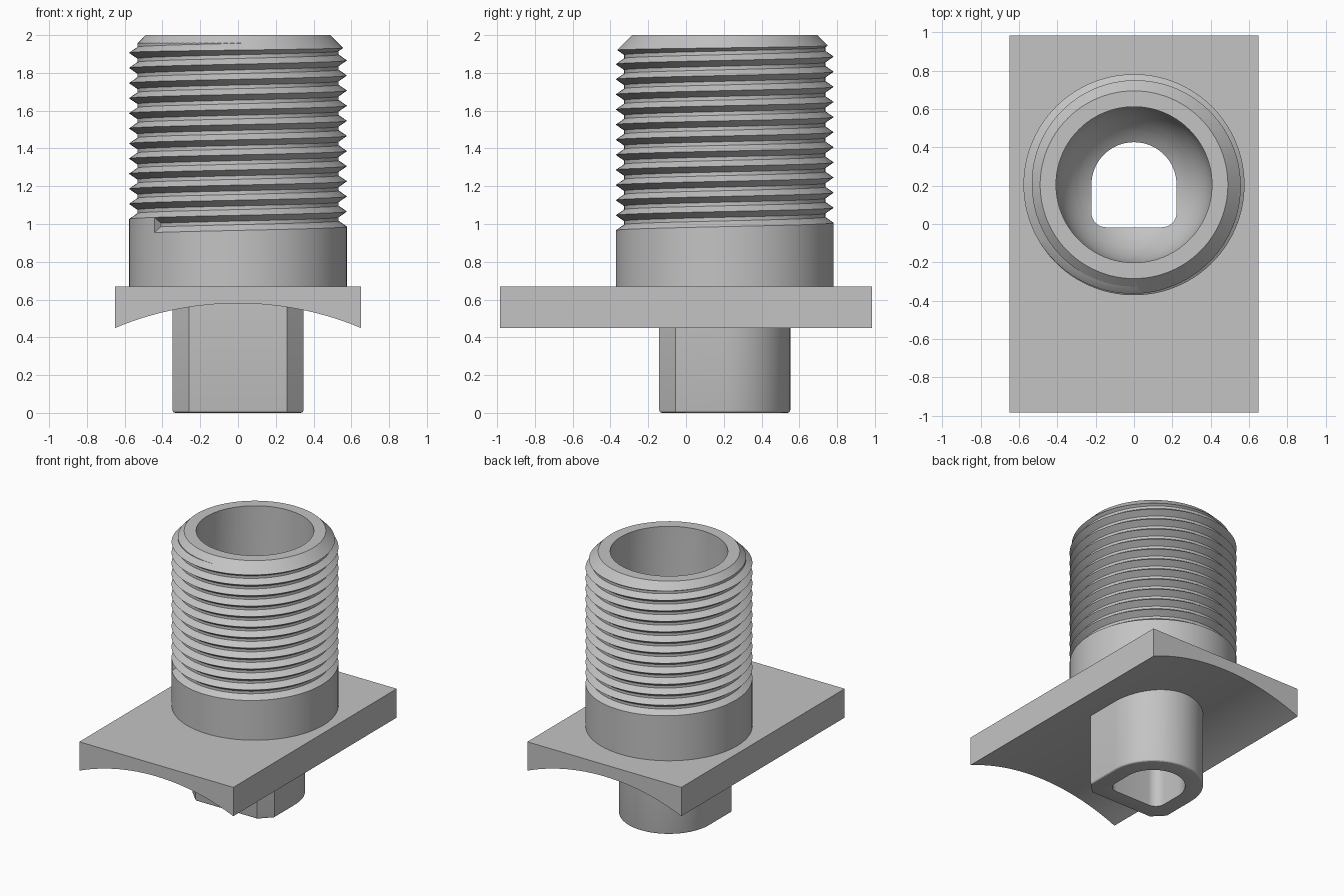
import bpy, bmesh, math

if "Cube" in bpy.data.objects:
    bpy.data.objects.remove(bpy.data.objects["Cube"])

CY = 0.205          # y of the sleeve axis
R, ROOT = 0.577, 0.533   # thread crest and root radius
PITCH = 0.08
N = 96              # sides of round parts

metal = bpy.data.materials.new("plain grey")
metal.diffuse_color = (0.55, 0.55, 0.55, 1)
metal.use_nodes = True
metal.node_tree.nodes["Principled BSDF"].inputs["Base Color"].default_value = metal.diffuse_color


def finish(bm, name):
    bmesh.ops.recalc_face_normals(bm, faces=bm.faces)
    mesh = bpy.data.meshes.new(name)
    bm.to_mesh(mesh)
    bm.free()
    mesh.materials.append(metal)
    obj = bpy.data.objects.new(name, mesh)
    bpy.context.collection.objects.link(obj)
    return obj


def prism(name, outline, vec, bevel=0):
    """Extrude a closed outline along vec, rounding the first end if asked."""
    bm = bmesh.new()
    face = bm.faces.new([bm.verts.new(p) for p in outline])
    ext = bmesh.ops.extrude_face_region(bm, geom=[face], use_keep_orig=True)
    bmesh.ops.translate(bm, vec=vec, verts=[g for g in ext["geom"] if isinstance(g, bmesh.types.BMVert)])
    if bevel:
        bmesh.ops.bevel(bm, geom=list(face.edges), offset=bevel, segments=3,
                        profile=0.5, affect='EDGES')
    return finish(bm, name)


def lathe(name, profile):
    """Spin an (r, z) profile that starts and ends on the axis."""
    bm = bmesh.new()
    vs = [bm.verts.new((r, CY, z)) for r, z in profile]
    edges = [bm.edges.new(p) for p in zip(vs, vs[1:])]
    bmesh.ops.spin(bm, geom=vs + edges, cent=(0, CY, 0), axis=(0, 0, 1),
                   angle=2 * math.pi, steps=N, use_duplicate=False)
    bmesh.ops.remove_doubles(bm, verts=bm.verts, dist=1e-5)
    return finish(bm, name)


def cut(obj, tool, op='DIFFERENCE'):
    mod = obj.modifiers.new("cut", 'BOOLEAN')
    mod.operation, mod.object, mod.solver = op, tool, 'EXACT'
    bpy.context.view_layer.objects.active = obj
    bpy.ops.object.modifier_apply(modifier=mod.name)


def d_outline(r, z, corner, steps):
    """Half round at the back, square at the front with eased corners."""
    pts = [(r * math.cos(math.pi * i / 48), CY + r * math.sin(math.pi * i / 48), z)
           for i in range(49)]
    for side in (-1, 1):
        arc = []
        for i in range(steps + 1):
            a = math.pi / 2 * i / steps
            arc.append((side * (r - corner + corner * math.cos(a)),
                        CY - r + corner - corner * math.sin(a), z))
        pts += arc if side < 0 else arc[::-1]
    return pts


# Threaded sleeve: a helical groove cut into a cylinder, with a blunt start
def threaded_sleeve():
    bm = bmesh.new()
    rows = 1 + 3 * 15 + 1
    cols = []
    for i in range(N):
        a = math.radians(220) + 2 * math.pi * i / N
        z0 = 0.955 + PITCH * i / N
        col = []
        for j in range(rows):
            turn, step = divmod(j - 1, 3)
            r = R if j == 0 or step == 0 else ROOT
            z = 0.67 if j == 0 else z0 + PITCH * (turn + (0, 0.38, 0.62)[step])
            col.append(bm.verts.new((r * math.cos(a), CY + r * math.sin(a), z)))
        cols.append(col)
    first, last = cols[0], cols[-1]
    for a, b in zip(cols, cols[1:]):
        for j in range(rows - 1):
            bm.faces.new((a[j], b[j], b[j + 1], a[j + 1]))
    # the last column joins the first one a full turn higher
    bm.faces.new((last[0], first[0], first[1], first[4], last[1]))
    for j in range(1, rows - 4):
        bm.faces.new((last[j], first[j + 3], first[j + 4], last[j + 1]))
    bm.faces.new(first[1:5])
    bmesh.ops.bisect_plane(bm, geom=bm.verts[:] + bm.edges[:] + bm.faces[:],
                           plane_co=(0, 0, 2.1), plane_no=(0, 0, 1), clear_outer=True)
    bmesh.ops.holes_fill(bm, edges=[e for e in bm.edges if e.is_boundary], sides=0)
    return finish(bm, "threaded_sleeve")


sleeve = threaded_sleeve()
envelope = lathe("chamfer_cutter", [(0, 0.5), (0.7, 0.5), (0.7, 1.79), (0.49, 2), (0, 2)])
cut(sleeve, envelope, 'INTERSECT')

# Saddle plate with an arched underside
RAD, PEAK, HALF = 1.69, 0.58, 0.65
section = [(HALF, -0.985, 0.67), (-HALF, -0.985, 0.67)]
for i in range(33):
    x = -HALF + 2 * HALF * i / 32
    section.append((x, -0.985, PEAK - RAD + math.sqrt(RAD * RAD - x * x)))
plate = prism("saddle_plate", section, (0, 1.97, 0))

# Keyed post below the plate
post = prism("keyed_post", d_outline(0.347, 0, 0.087, 1), (0, 0, 0.6), 0.015)

# Round bore with a bowl floor, then a keyed hole right through
BORE, BOWL = 0.407, 0.95
bowl = [(BORE * math.sin(t), BOWL - BORE * math.cos(t))
        for t in (math.pi / 2 * i / 16 for i in range(17))]
bowl[0] = (0, BOWL - BORE)
bore = lathe("bore_cutter", bowl + [(BORE, 2.2), (0, 2.2)])
hole = prism("keyed_hole_cutter", d_outline(0.222, -0.2, 0.075, 8), (0, 0, 1.2))

for part in (sleeve, plate, post):
    cut(part, bore)
    cut(part, hole)
    bpy.ops.object.select_all(action='DESELECT')
    part.select_set(True)
    bpy.context.view_layer.objects.active = part
    bpy.ops.object.shade_smooth_by_angle(angle=math.radians(25))

for tool in (envelope, bore, hole):
    bpy.data.objects.remove(tool)
